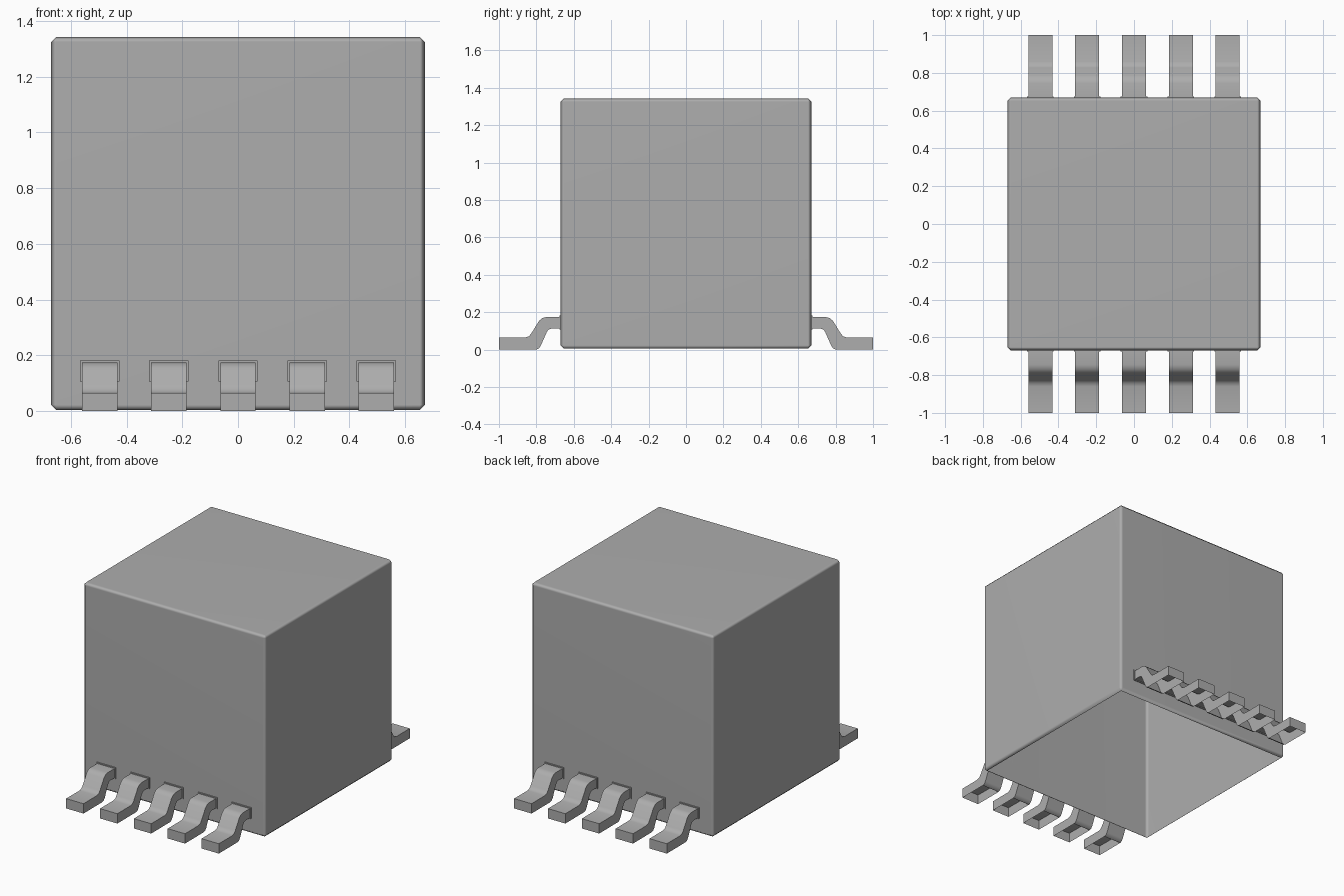
import bpy, bmesh

if "Cube" in bpy.data.objects:
    bpy.data.objects.remove(bpy.data.objects["Cube"])

HALF = 0.67       # half width of the body
LEAD_W = 0.127    # width of one lead

grey = bpy.data.materials.new("dark_grey")
grey.diffuse_color = (0.42, 0.42, 0.42, 1)
grey.use_nodes = True
grey.node_tree.nodes["Principled BSDF"].inputs["Base Color"].default_value = grey.diffuse_color


def add_object(name, bm, angle=0.6):
    bmesh.ops.recalc_face_normals(bm, faces=bm.faces)
    mesh = bpy.data.meshes.new(name)
    bm.to_mesh(mesh)
    bm.free()
    mesh.materials.append(grey)
    obj = bpy.data.objects.new(name, mesh)
    bpy.context.collection.objects.link(obj)
    bpy.ops.object.select_all(action='DESELECT')
    obj.select_set(True)
    bpy.context.view_layer.objects.active = obj
    bpy.ops.object.shade_smooth_by_angle(angle=angle)
    return obj


def make_body():
    # cube with narrow softened edges, open underneath
    z0, z1 = 0.005, 1.343
    bm = bmesh.new()
    bmesh.ops.create_cube(bm, size=1)
    for v in bm.verts:
        v.co.x *= 2 * HALF
        v.co.y *= 2 * HALF
        v.co.z = z1 if v.co.z > 0 else z0
    bmesh.ops.bevel(bm, geom=list(bm.edges), offset=0.018, segments=1,
                    profile=0.5, affect='EDGES')
    bmesh.ops.recalc_face_normals(bm, faces=bm.faces)
    bottom = [f for f in bm.faces if f.normal.z < -0.99 and f.calc_area() > 1]
    bmesh.ops.delete(bm, geom=bottom, context='FACES')
    body = add_object("body", bm, 1.0)
    # keep the large faces evenly shaded
    body.modifiers.new("flat_sides", 'WEIGHTED_NORMAL').keep_sharp = True


# side profile of a lead: distance from centre, height
PROFILE = [
    (HALF, 0.174), (0.745, 0.174), (0.768, 0.169), (0.786, 0.153),
    (0.828, 0.085), (0.84, 0.071), (0.86, 0.065), (1.0, 0.065),
    (1.0, 0.0), (0.802, 0.0), (0.787, 0.006), (0.777, 0.02),
    (0.745, 0.092), (0.735, 0.107), (0.72, 0.112), (HALF, 0.112),
]


def make_lead(name, x, side):
    # profile extruded across, open under the foot and where it meets the body
    bm = bmesh.new()
    face = bm.faces.new([bm.verts.new((x - LEAD_W / 2, side * d, z))
                         for d, z in PROFILE])
    ext = bmesh.ops.extrude_face_region(bm, geom=[face], use_keep_orig=True)
    verts = [g for g in ext["geom"] if isinstance(g, bmesh.types.BMVert)]
    bmesh.ops.translate(bm, verts=verts, vec=(LEAD_W, 0, 0))
    bmesh.ops.recalc_face_normals(bm, faces=bm.faces)
    hidden = [f for f in bm.faces
              if all(v.co.z < 0.001 for v in f.verts)
              or all(abs(v.co.y) < HALF + 0.001 for v in f.verts)]
    bmesh.ops.delete(bm, geom=hidden, context='FACES')
    add_object(name, bm)


def make_collar(name, x, side):
    # thin raised rim where the lead leaves the body
    bm = bmesh.new()
    bmesh.ops.create_cube(bm, size=1)
    for v in bm.verts:
        v.co.x = x + v.co.x * (LEAD_W + 0.014)
        v.co.y = side * (HALF + 0.003) + v.co.y * 0.006
        v.co.z = 0.144 + v.co.z * 0.074
    add_object(name, bm)


make_body()
for side, label in ((-1, "front"), (1, "back")):
    for i in range(5):
        x = (i - 2) * 0.248
        make_lead(f"{label}_lead_{i + 1}", x, side)
        make_collar(f"{label}_collar_{i + 1}", x, side)
